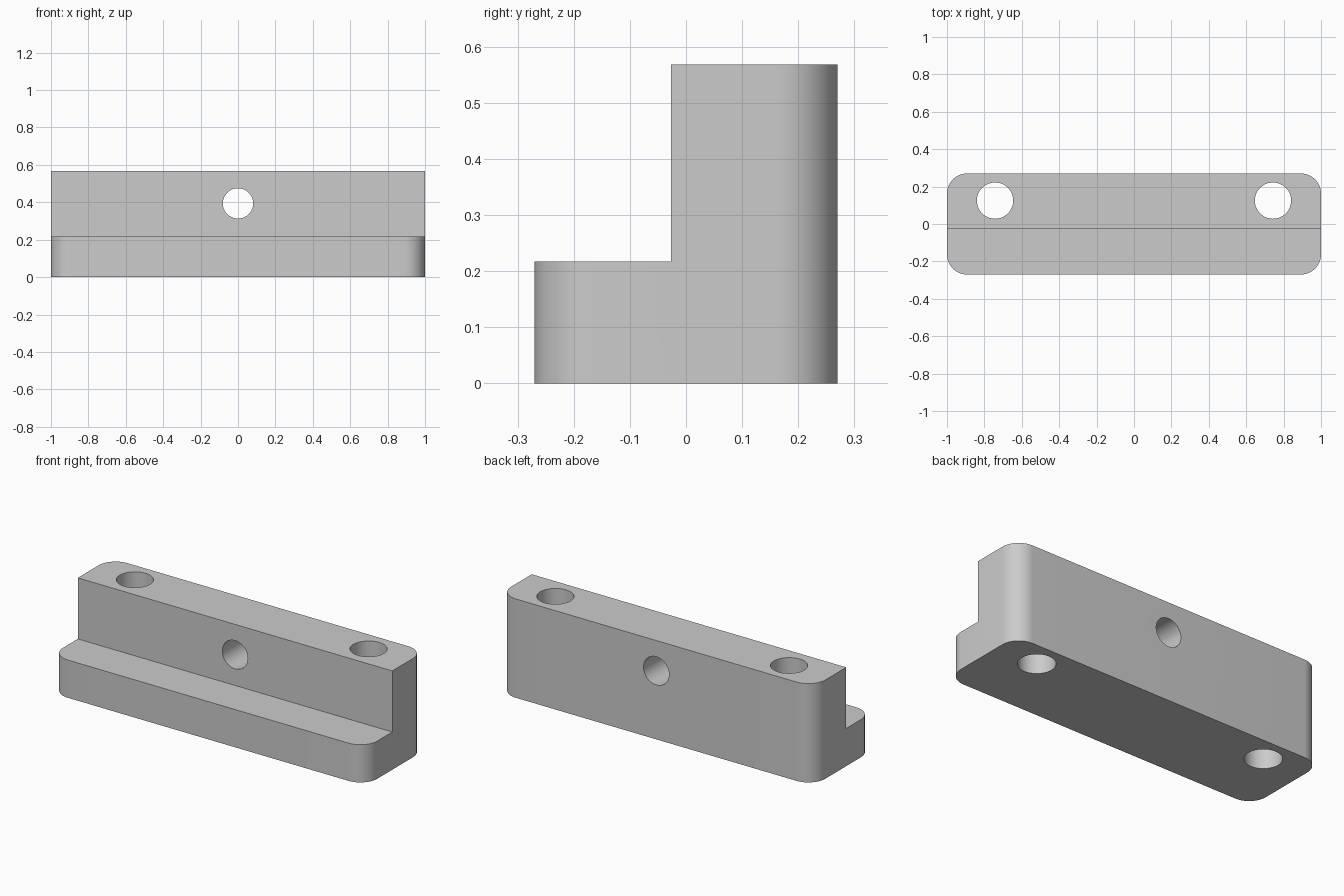
import bpy
import bmesh
from math import pi, radians

if "Cube" in bpy.data.objects:
    bpy.data.objects.remove(bpy.data.objects["Cube"])

WIDTH, DEPTH, HEIGHT = 2.0, 0.54, 0.568
STEP_Y, STEP_Z = -0.027, 0.217
CORNER_RADIUS = 0.108

grey = bpy.data.materials.new("plain grey")
grey.use_nodes = True
grey.diffuse_color = (0.6, 0.6, 0.6, 1)
grey.node_tree.nodes["Principled BSDF"].inputs["Base Color"].default_value = grey.diffuse_color


def box(name, low, high):
    size = [b - a for a, b in zip(low, high)]
    centre = [(a + b) / 2 for a, b in zip(low, high)]
    bpy.ops.mesh.primitive_cube_add(size=1, location=centre)
    obj = bpy.context.object
    obj.name = name
    obj.scale = size
    bpy.ops.object.transform_apply(location=True, rotation=True, scale=True)
    obj.data.materials.append(grey)
    return obj


def drill(name, centre, radius, tilt=0):
    bpy.ops.mesh.primitive_cylinder_add(
        vertices=64, radius=radius, depth=2, location=centre, rotation=(tilt, 0, 0))
    obj = bpy.context.object
    obj.name = name
    obj.data.materials.append(grey)
    return obj


# Block with rounded upright corners
block = box("stepped_block", (-WIDTH / 2, -DEPTH / 2, 0), (WIDTH / 2, DEPTH / 2, HEIGHT))
bm = bmesh.new()
bm.from_mesh(block.data)
upright = [e for e in bm.edges if abs(e.verts[0].co.z - e.verts[1].co.z) > HEIGHT / 2]
bmesh.ops.bevel(bm, geom=upright, offset=CORNER_RADIUS, segments=16,
                profile=0.5, affect='EDGES')
bm.to_mesh(block.data)
bm.free()

# Front step, two upright bolt holes and one front-to-back hole
cutters = [
    box("step_cutter", (-1.5, -1, STEP_Z), (1.5, STEP_Y, 1)),
    drill("right_bolt_cutter", (-0.743, 0.125, 0.3), 0.097),
    drill("left_bolt_cutter", (0.743, 0.125, 0.3), 0.097),
    drill("cross_hole_cutter", (0, 0, 0.394), 0.081, pi / 2),
]

bpy.ops.object.select_all(action='DESELECT')
bpy.context.view_layer.objects.active = block
block.select_set(True)
for cutter in cutters:
    cutter.hide_render = True
    cut = block.modifiers.new(cutter.name, 'BOOLEAN')
    cut.operation = 'DIFFERENCE'
    cut.solver = 'EXACT'
    cut.object = cutter
    bpy.ops.object.modifier_apply(modifier=cut.name)
    bpy.data.objects.remove(cutter)

bpy.ops.object.shade_smooth_by_angle(angle=radians(30))
